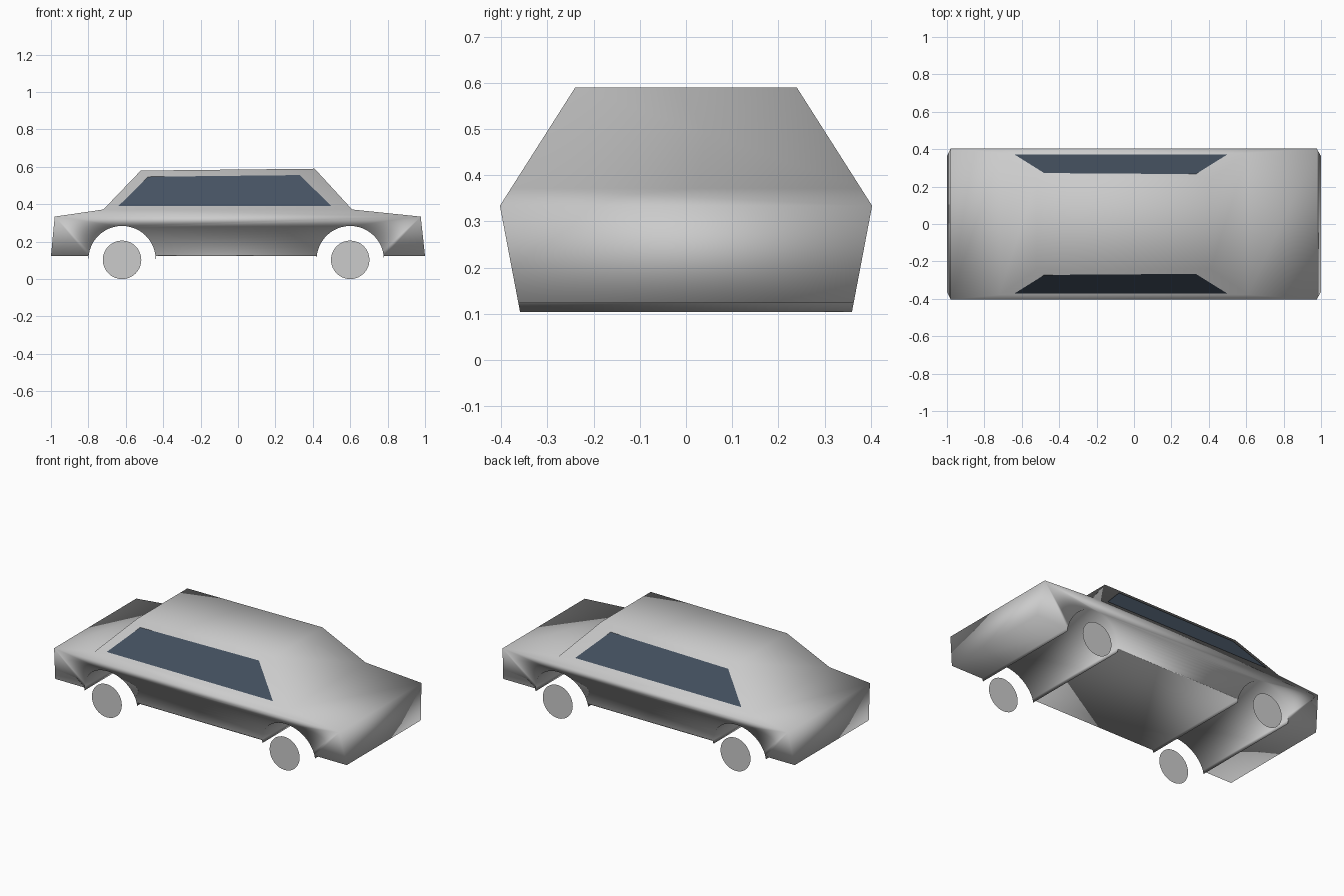
import bpy, bmesh, math

cube = bpy.data.objects.get("Cube")
if cube:
    bpy.data.objects.remove(cube)


def material(name, colour):
    m = bpy.data.materials.new(name)
    m.use_nodes = True
    m.diffuse_color = (*colour, 1)
    bsdf = m.node_tree.nodes["Principled BSDF"]
    bsdf.inputs["Base Color"].default_value = (*colour, 1)
    return m


PAINT = material("light grey paint", (0.6, 0.6, 0.6))
GLASS = material("dark blue glass", (0.06, 0.085, 0.12))

BELT, SILL, HUB = 0.334, 0.123, 0.104
ARCH_R, WHEEL_R = 0.18, 0.103
AXLES = (0.60, -0.62)


def half_width(z):
    # Flanks lean in below the belt line and more strongly above it
    if z > BELT:
        return 0.403 - (z - BELT) * 0.637
    return 0.403 - (BELT - z) * 0.19


def make_object(name, bm, mat):
    mesh = bpy.data.meshes.new(name)
    bm.to_mesh(mesh)
    bm.free()
    mesh.materials.append(mat)
    obj = bpy.data.objects.new(name, mesh)
    bpy.context.collection.objects.link(obj)
    return obj


# Body outline: cabin over the belt line, then the sill with two wheel arches
cabin = [(-0.98, BELT), (-0.72, 0.372), (-0.52, 0.58),
         (0.41, 0.59), (0.61, 0.372), (0.977, BELT)]
lower = [(1, SILL)]
for cx in AXLES:
    lower.append((cx + ARCH_R + 0.002, SILL))
    for i in range(25):
        a = math.pi * i / 24
        lower.append((cx + ARCH_R * math.cos(a), HUB + ARCH_R * math.sin(a)))
    lower.append((cx - ARCH_R - 0.002, SILL))
lower.append((-1, SILL))

# Body: cabin flank and lower flank on each side, joined by a strip
bm = bmesh.new()
outline = cabin + lower
n, c = len(outline), len(cabin)
sides = [[bm.verts.new((x, s * half_width(z), z)) for x, z in outline] for s in (-1, 1)]
for ring in sides:
    bm.faces.new(ring[:c])
    bm.faces.new([ring[0]] + ring[c - 1:])
for i in range(n):
    j = (i + 1) % n
    bm.faces.new((sides[0][i], sides[0][j], sides[1][j], sides[1][i]))
bmesh.ops.recalc_face_normals(bm, faces=bm.faces)
for f in bm.faces:
    f.smooth = True
make_object("body", bm, PAINT)

# Side windows and flat wheel discs
window = [(-0.64, 0.39), (0.5, 0.39), (0.33, 0.556), (-0.48, 0.547)]
for side, s in (("right", -1), ("left", 1)):
    bm = bmesh.new()
    pane = bm.faces.new([bm.verts.new((x, s * (half_width(z) + 0.005), z)) for x, z in window])
    if s > 0:
        pane.normal_flip()
    make_object(side + "_window", bm, GLASS)

    for end, cx in zip(("front", "rear"), AXLES):
        bm = bmesh.new()
        bmesh.ops.create_circle(bm, cap_ends=True, segments=32, radius=WHEEL_R)
        wheel = make_object(f"{end}_{side}_wheel", bm, PAINT)
        wheel.location = (cx, s * 0.4, WHEEL_R)
        wheel.rotation_euler.x = -s * math.pi / 2
